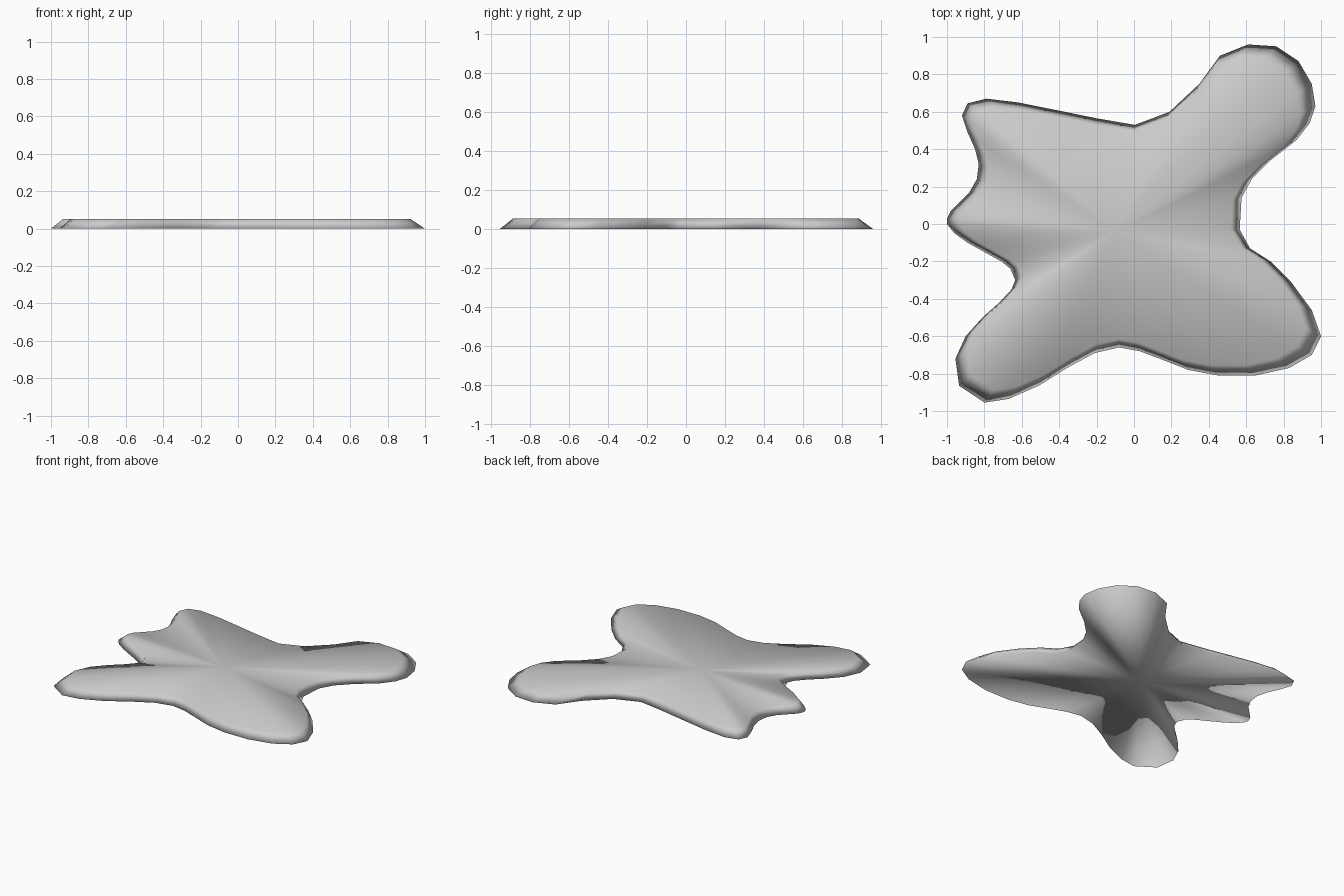
import bpy, bmesh

# Splat outline on the ground, counter-clockwise from the right-hand notch
OUTLINE = [
    (.565, -.03), (.575, .14), (.63, .24), (.73, .34), (.87, .45), (.94, .54),
    (.97, .63), (.95, .75), (.88, .87), (.76, .95), (.61, .96), (.46, .90),
    (.35, .75), (.19, .60), (.005, .53), (-.20, .565), (-.42, .61), (-.62, .65),
    (-.79, .67), (-.89, .645), (-.92, .58), (-.89, .49), (-.85, .40), (-.83, .32),
    (-.84, .24), (-.88, .17), (-.93, .12), (-.98, .07), (-1, .03), (-1, 0),
    (-.96, -.05), (-.89, -.10), (-.80, -.15), (-.71, -.20), (-.66, -.24), (-.635, -.30),
    (-.655, -.35), (-.72, -.42), (-.81, -.50), (-.90, -.60), (-.955, -.72), (-.935, -.865),
    (-.80, -.955), (-.67, -.935), (-.51, -.865), (-.35, -.765), (-.21, -.69), (-.08, -.66),
    (.03, -.68), (.15, -.725), (.29, -.78), (.45, -.81), (.65, -.81), (.83, -.77),
    (.95, -.70), (1, -.60), (.95, -.46), (.84, -.31), (.73, -.20), (.62, -.13),
]
CX, CY = -.10, -.04      # hub of the triangle fans
HEIGHT, TOP_SCALE = .053, .927


def ring(bm, scale, z):
    return [bm.verts.new((CX + (x - CX) * scale, CY + (y - CY) * scale, z))
            for x, y in OUTLINE]


bm = bmesh.new()
base = ring(bm, 1, 0)
top = ring(bm, TOP_SCALE, HEIGHT)
base_hub = bm.verts.new((CX, CY, 0))
top_hub = bm.verts.new((CX, CY, HEIGHT))

# Sloping rim plus triangle-fan top and underside
n = len(OUTLINE)
for i in range(n):
    j = (i + 1) % n
    bm.faces.new((base[i], base[j], top[j], top[i]))
    bm.faces.new((top[i], top[j], top_hub))
    bm.faces.new((base[j], base[i], base_hub))
for f in bm.faces:
    f.smooth = True

mesh = bpy.data.meshes.new("puddle")
bm.to_mesh(mesh)
bm.free()
bpy.context.collection.objects.link(bpy.data.objects.new("puddle", mesh))
